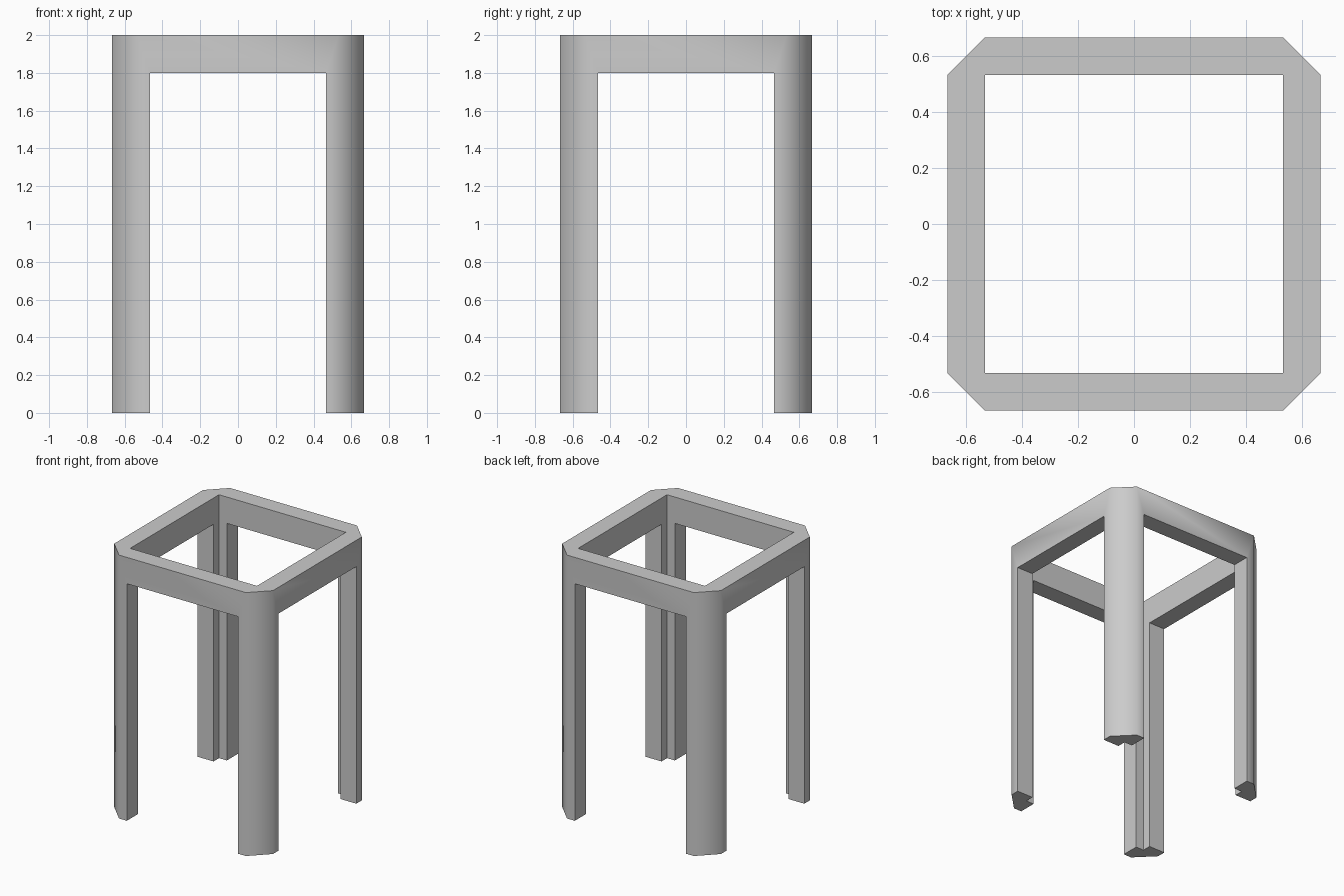
import bpy
import bmesh
from math import radians

HALF = 2 / 3         # half the outer width
INNER = 0.533        # half the inner width, also where the corner cuts start
GAP = 0.467          # half the gap between two legs
HEIGHT = 2.0
RAIL_BOTTOM = 1.8

cube = bpy.data.objects.get("Cube")
if cube:
    bpy.data.objects.remove(cube, do_unlink=True)

grey = bpy.data.materials.new("plain grey")
grey.use_nodes = True
grey.diffuse_color = (0.6, 0.6, 0.6, 1)
grey.node_tree.nodes["Principled BSDF"].inputs["Base Color"].default_value = grey.diffuse_color


def prism(name, outline, bottom, top):
    """Extrude a flat outline between two heights."""
    bm = bmesh.new()
    base = bm.faces.new([bm.verts.new((x, y, bottom)) for x, y in outline])
    raised = bmesh.ops.extrude_face_region(bm, geom=[base], use_keep_orig=True)
    moved = [v for v in raised["geom"] if isinstance(v, bmesh.types.BMVert)]
    bmesh.ops.translate(bm, verts=moved, vec=(0, 0, top - bottom))
    bmesh.ops.recalc_face_normals(bm, faces=bm.faces)
    mesh = bpy.data.meshes.new(name)
    bm.to_mesh(mesh)
    bm.free()
    mesh.materials.append(grey)
    obj = bpy.data.objects.new(name, mesh)
    bpy.context.collection.objects.link(obj)
    return obj


def box_outline(x, y):
    return [(-x, -y), (x, -y), (x, y), (-x, y)]


# Solid block with cut corners
octagon = [(HALF, -INNER), (HALF, INNER), (INNER, HALF), (-INNER, HALF),
           (-HALF, INNER), (-HALF, -INNER), (-INNER, -HALF), (INNER, -HALF)]
frame = prism("stool_frame", octagon, 0, HEIGHT)

# Open the middle, then the gaps between the legs in both directions
cutters = [
    prism("middle_cutter", box_outline(INNER, INNER), -1, HEIGHT + 1),
    prism("front_gap_cutter", box_outline(GAP, 1), -1, RAIL_BOTTOM),
    prism("side_gap_cutter", box_outline(1, GAP), -1, RAIL_BOTTOM),
]
bpy.ops.object.select_all(action="DESELECT")
frame.select_set(True)
bpy.context.view_layer.objects.active = frame
for cutter in cutters:
    cutter.hide_render = True
    cut = frame.modifiers.new(cutter.name, "BOOLEAN")
    cut.operation = "DIFFERENCE"
    cut.solver = "EXACT"
    cut.object = cutter
    bpy.ops.object.modifier_apply(modifier=cut.name)
    bpy.data.objects.remove(cutter, do_unlink=True)

# Soft outer corners, sharp right angles
bpy.ops.object.shade_smooth_by_angle(angle=radians(60))
